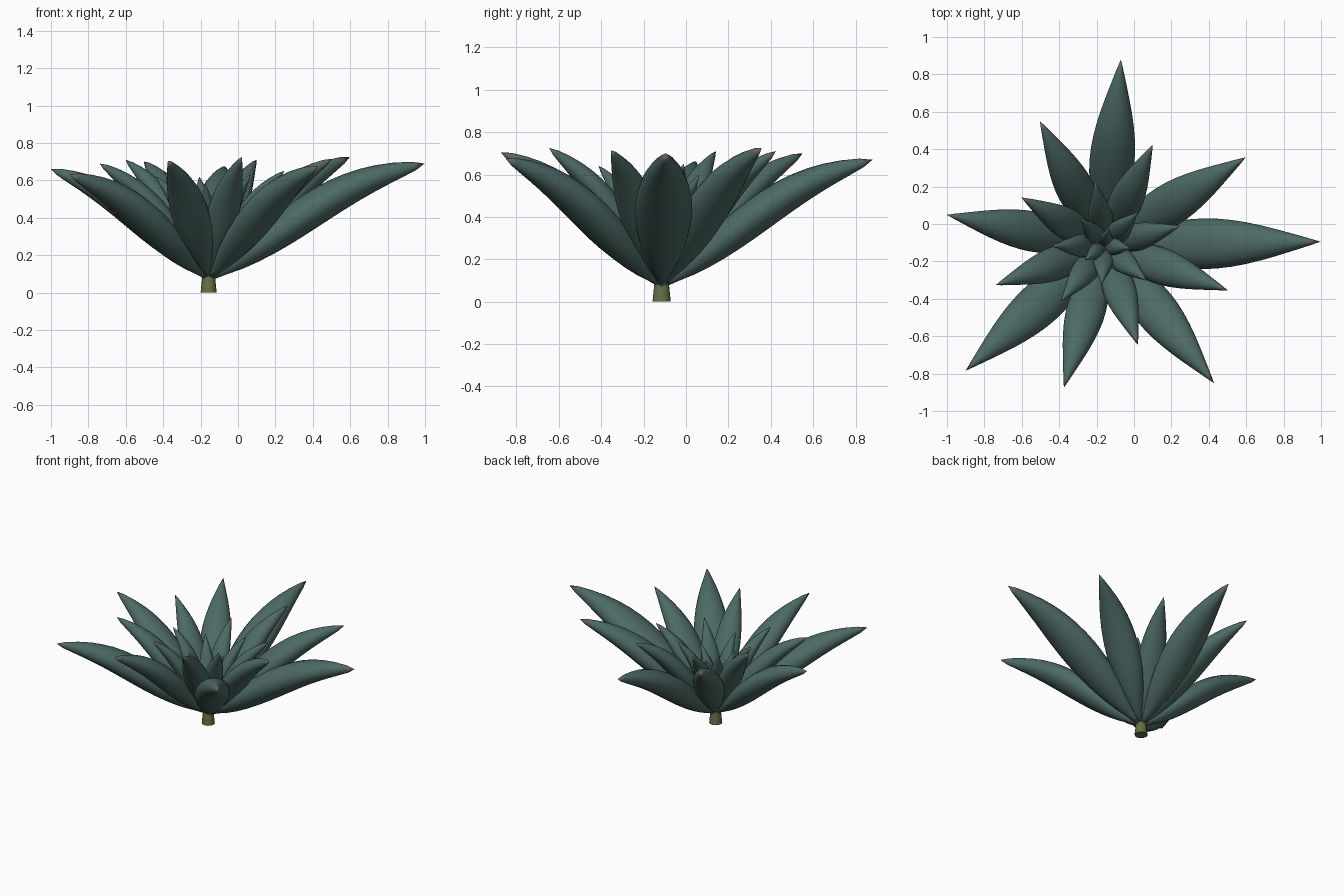
import bpy, bmesh, math
from mathutils import Vector

if "Cube" in bpy.data.objects:
    bpy.data.objects.remove(bpy.data.objects["Cube"])

CENTRE = Vector((-0.157, -0.115, 0.085))
RINGS, SIDES, TIP_START = 15, 16, 0.955


def material(name, rgb):
    m = bpy.data.materials.new(name)
    m.diffuse_color = (*rgb, 1)
    m.use_nodes = True
    m.node_tree.nodes["Principled BSDF"].inputs["Base Color"].default_value = m.diffuse_color
    return m


LEAF = material("leaf_green", (0.074, 0.143, 0.13))
TIP = material("leaf_tip", (0.12, 0.12, 0.11))
STEM = material("stem_olive", (0.13, 0.16, 0.06))


def finish(bm, name, mats):
    bmesh.ops.recalc_face_normals(bm, faces=bm.faces)
    me = bpy.data.meshes.new(name)
    bm.to_mesh(me)
    bm.free()
    for m in mats:
        me.materials.append(m)
    for p in me.polygons:
        p.use_smooth = True
    ob = bpy.data.objects.new(name, me)
    bpy.context.collection.objects.link(ob)
    return ob


def leaf(i, angle, reach, tip_z):
    """Fleshy leaf: pointed in plan, blunt in profile, arched outward at the tip."""
    a = math.radians(angle)
    out = Vector((math.cos(a), math.sin(a), 0))
    side = Vector((-math.sin(a), math.cos(a), 0))
    chord = out * reach + Vector((0, 0, tip_z - CENTRE.z))
    length = chord.length
    up = chord.normalized().cross(side)
    bm = bmesh.new()
    rings = []
    for k in range(RINGS):
        t = TIP_START * k / (RINGS - 1)
        wave = max(math.sin(math.pi * t ** 0.96), 0.0)
        half = length * 0.104 * max(wave, 0.14)
        thick = length * 0.072 * max(wave ** 0.65, 0.25)
        mid = CENTRE + chord * t + up * length * 0.053 * math.sin(math.pi * t ** 1.6)
        ring = []
        for s in range(SIDES):
            b = math.tau * s / SIDES
            ring.append(bm.verts.new(mid + side * half * math.cos(b) + up * thick * math.sin(b)))
        rings.append(ring)
    point = bm.verts.new(CENTRE + chord)
    bm.faces.new(rings[0])
    for k in range(RINGS - 1):
        for s in range(SIDES):
            n = (s + 1) % SIDES
            f = bm.faces.new((rings[k][s], rings[k][n], rings[k + 1][n], rings[k + 1][s]))
    for s in range(SIDES):
        f = bm.faces.new((rings[-1][s], rings[-1][(s + 1) % SIDES], point))
        f.material_index = 1
    finish(bm, f"leaf_{i + 1:02d}", (LEAF, TIP))


# Spiral of leaves: (angle correction, horizontal reach, tip height), outermost first
leaves = [
    (0, 1.155, .69), (-1.5, 1.0, .63), (-1, .999, .67), (0, .94, .675),
    (-2, .86, .66), (-1.5, .89, .725), (-2, .79, .705), (-1, .75, .70),
    (-1, .70, .715), (-3.5, .62, .69), (-1.5, .597, .71), (0, .56, .725),
    (-1, .513, .71), (1, .418, .65), (-4, .377, .64), (0, .344, .62),
    (-1, .291, .63), (-3, .28, .62), (-1, .25, .60), (-3, .205, .58),
    (0, .19, .56), (0, .135, .53), (0, .13, .51), (0, .095, .48),
]
for i, (fix, reach, z) in enumerate(leaves):
    leaf(i, 1 - 137.5 * i + fix, reach, z)

# Short tapered stem
bpy.ops.mesh.primitive_cone_add(vertices=12, radius1=0.043, radius2=0.033, depth=0.1,
                                location=(CENTRE.x, CENTRE.y, 0.05))
stem = bpy.context.object
stem.name = "stem"
stem.data.materials.append(STEM)
bpy.ops.object.shade_smooth_by_angle()
